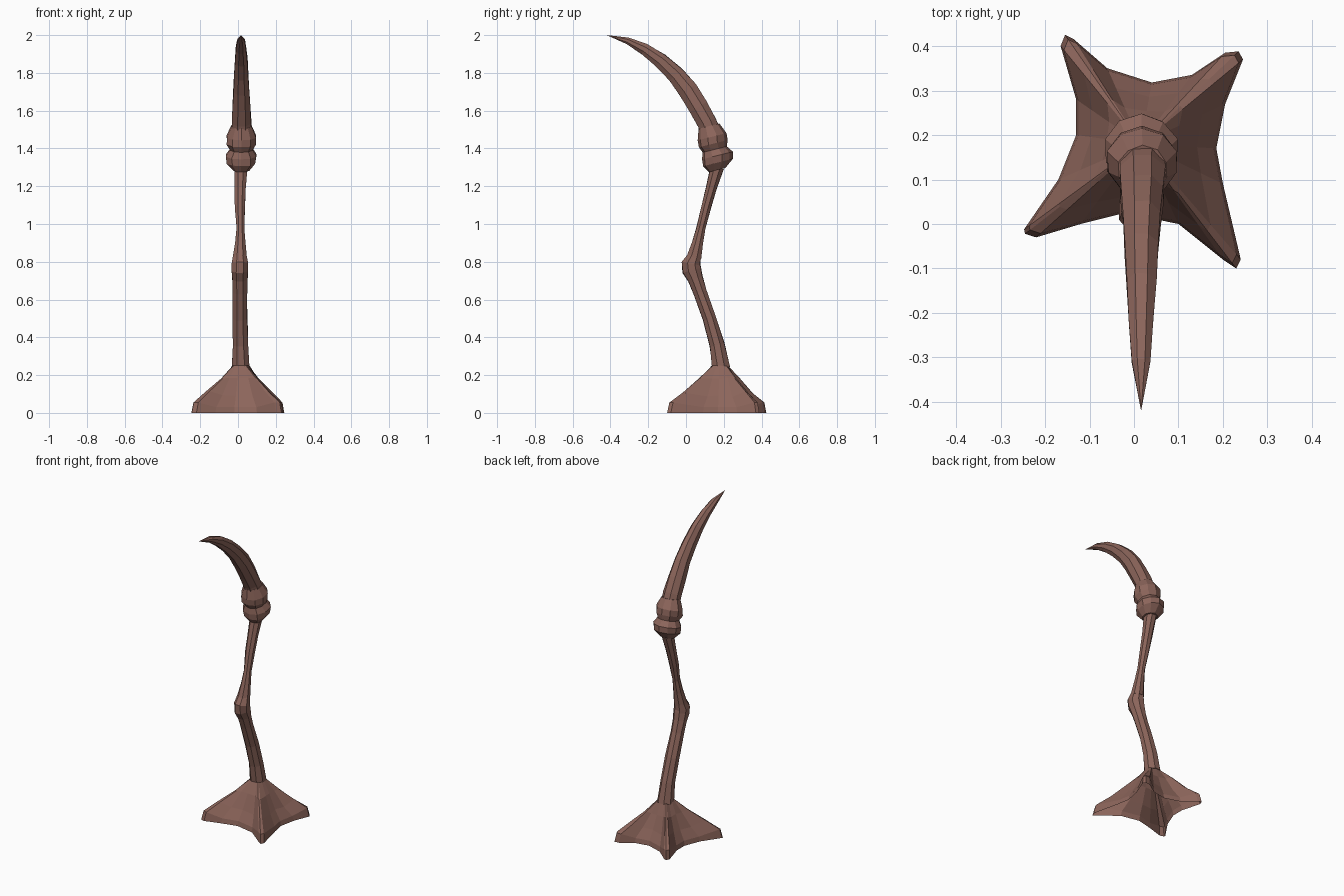
import bpy, bmesh, math, random
from mathutils import Vector

random.seed(4)
brown = bpy.data.materials.new("dull brown")
brown.diffuse_color = (0.262, 0.130, 0.104, 1)


def finish(name, bm):
    bmesh.ops.recalc_face_normals(bm, faces=bm.faces)
    mesh = bpy.data.meshes.new(name)
    bm.to_mesh(mesh)
    bm.free()
    mesh.materials.append(brown)
    obj = bpy.data.objects.new(name, mesh)
    bpy.context.collection.objects.link(obj)


def bridge(bm, a, b):
    n = len(a)
    for i in range(n):
        bm.faces.new((a[i], a[(i + 1) % n], b[(i + 1) % n], b[i]))


def limb(name, path, sides=8, rough=0.0, tip=None, tilt=None):
    """Tube through (x, y, z, half width, half depth), rings square to the path."""
    bm = bmesh.new()
    pts = [Vector(p[:3]) for p in path]
    rings = []
    for i, p in enumerate(path):
        end = Vector(tip) if tip and i == len(path) - 1 else pts[min(i + 1, len(pts) - 1)]
        t = tilt or (end - pts[max(i - 1, 0)])
        t = Vector((0, t[1], t[2])).normalized()
        depth = Vector((0, t.z, -t.y))
        ring = []
        for k in range(sides):
            a = 2 * math.pi * (k + 0.5) / sides
            r = 1 + random.uniform(-rough, rough)
            ring.append(bm.verts.new(pts[i] + Vector((math.cos(a) * p[3] * r, 0, 0))
                                     + depth * math.sin(a) * p[4] * r))
        rings.append(ring)
    for a, b in zip(rings, rings[1:]):
        bridge(bm, a, b)
    bm.faces.new(rings[0])
    if tip:
        v = bm.verts.new(tip)
        for k in range(sides):
            bm.faces.new((rings[-1][k], rings[-1][(k + 1) % sides], v))
    else:
        bm.faces.new(rings[-1])
    finish(name, bm)


# Four-toed foot: floor outline drawn in to a round ankle, open underneath
outline = [(.245, .37), (.235, .388), (.205, .385), (.13, .335), (.04, .318), (-.06, .35),
           (-.135, .415), (-.155, .425), (-.165, .40), (-.13, .28), (-.13, .2), (-.17, .1),
           (-.247, -.012), (-.245, -.022), (-.22, -.03), (-.12, 0), (-.02, .025), (.1, 0),
           (.2, -.08), (.23, -.1), (.24, -.08), (.2, .09), (.185, .17), (.205, .27)]
centre = Vector((.015, .18, 0))
bm = bmesh.new()
rings = []
for f, toe_z, web_z in ((0, .25, .25), (.3, .185, .18), (.65, .11, .09), (.95, .055, .03), (1, 0, 0)):
    ring = []
    for i, (x, y) in enumerate(outline):
        edge = Vector((x, y, 0))
        ankle = centre + (edge - centre).normalized() * .047
        p = ankle.lerp(edge, f)
        p.z = toe_z if i % 6 < 3 else web_z
        if 0 < f < .9:
            p.z += random.uniform(-.006, .006)
        ring.append(bm.verts.new(p))
    rings.append(ring)
for a, b in zip(rings, rings[1:]):
    bridge(bm, a, b)
finish("foot", bm)

# Lower leg with the swollen knee, then the thin upper leg
limb("lower_leg", [(.015, .187, .235, .052, .05), (.013, .165, .36, .044, .043),
                   (.01, .125, .5, .042, .039), (.01, .075, .64, .04, .038),
                   (.01, .05, .71, .043, .042), (.01, .032, .755, .048, .054),
                   (.01, .028, .79, .048, .053), (.01, .048, .84, .036, .036)], rough=.06)
limb("upper_leg", [(.01, .042, .82, .04, .04), (.012, .062, .9, .03, .031),
                   (.013, .08, .98, .023, .026), (.01, .107, 1.09, .028, .027),
                   (.012, .135, 1.19, .031, .031), (.015, .165, 1.3, .037, .038)], rough=.06)

# Double-ringed ankle knuckle under the claw
limb("knuckle", [(.017, .163, 1.285, .045, .045), (.017, .168, 1.325, .08, .082),
                 (.017, .165, 1.362, .084, .084), (.017, .152, 1.395, .063, .066),
                 (.018, .143, 1.425, .081, .079), (.018, .139, 1.462, .081, .079),
                 (.019, .122, 1.518, .056, .056)], sides=10, rough=.03, tilt=(0, -.25, 1))

# Curved claw
limb("claw", [(.019, .13, 1.49, .056, .055), (.019, .11, 1.54, .055, .056),
              (.019, .065, 1.62, .051, .056), (.018, .01, 1.71, .045, .055),
              (.017, -.055, 1.79, .041, .05), (.017, -.135, 1.865, .036, .042),
              (.016, -.22, 1.925, .03, .033), (.016, -.31, 1.97, .022, .019)],
     rough=.04, tip=(.016, -.42, 2.0))
